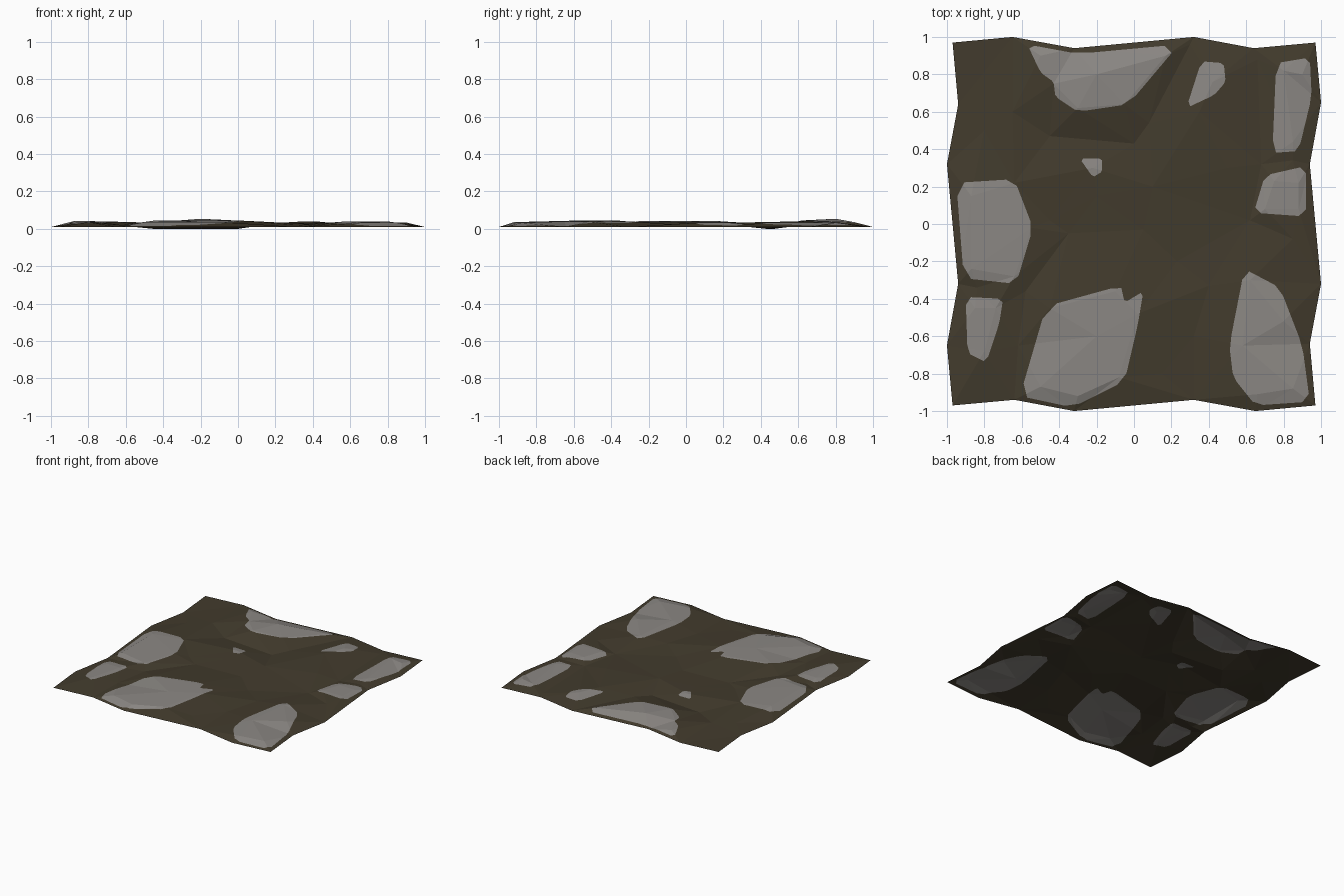
import bpy
from mathutils import Vector
from mathutils.geometry import delaunay_2d_cdt

default_cube = bpy.data.objects.get("Cube")
if default_cube:
    bpy.data.objects.remove(default_cube, do_unlink=True)


def make_material(name, colour):
    material = bpy.data.materials.new(name)
    material.use_nodes = True
    rgba = (*colour, 1)
    material.diffuse_color = rgba
    material.node_tree.nodes["Principled BSDF"].inputs["Base Color"].default_value = rgba
    return material


def loop_edges(start, count):
    return [(start + i, start + (i + 1) % count) for i in range(count)]


def round_corners(points, cut=0.14):
    """Clip each corner of a closed outline."""
    rounded = []
    for i, point in enumerate(points):
        rounded += [point.lerp(points[i - 1], cut),
                    point.lerp(points[(i + 1) % len(points)], cut)]
    return rounded


def inside(point, outline):
    """Even-odd test of a point against a closed outline."""
    hit = False
    for i, b in enumerate(outline):
        a = outline[i - 1]
        if (a.y > point.y) != (b.y > point.y):
            if point.x < a.x + (point.y - a.y) * (b.x - a.x) / (b.y - a.y):
                hit = not hit
    return hit


def area(a, b, c):
    return (b - a).cross(c - a)


# Control points: plan position and height
plan, heights, edges = [], [], []


def add_points(height, *points):
    """Add points given in hundredths, all at one height."""
    first = len(plan)
    plan.extend(Vector(p) / 100 for p in points)
    heights.extend([height] * len(points))
    return first


def add_crease(height, *points):
    """Add a valley line that the facets must follow."""
    first = add_points(height, *points)
    edges.extend((first + i, first + i + 1) for i in range(len(points) - 1))


# Jagged border: one side turned four times
side = [(-97, 97), (-65, 100), (-32, 94), (32, 100), (64, 94)]
border = []
for quarter in range(4):
    border += side
    side = [(y, -x) for x, y in side]
add_points(0.01, *border)
edges += loop_edges(0, len(border))

# Valleys
add_crease(0.0, (-45, 47), (0, 43))
add_crease(0.012, (8, 54), (30, 96))
add_crease(0.014, (-58, -36), (-35, -5), (5, -3), (23, -20), (62, 2), (68, 32), (66, 88))
add_points(0.02, (-65, 60), (-45, 2), (-20, 15), (-62, -65), (32, -60), (15, -80), (-80, 50))
add_points(0.025, (10, 20), (40, -33), (-22, 30), (-84, -34), (85, -8), (85, 34))

# Back mound
add_points(0.036, (-50, 90), (17, 90), (-43, 75))
add_points(0.045, (-30, 62), (-5, 64))
add_points(0.054, (-20, 80))
# Left mound
add_points(0.043, (-87, 15), (-87, -24))
add_points(0.036, (-64, 22), (-55, -2), (-64, -28))
# Front left mounds
add_points(0.036, (-85, -45), (-74, -45), (-80, -68), (-50, -87), (-30, -92), (-8, -82))
add_points(0.044, (-45, -45), (-10, -36), (2, -48), (-20, -60))
# Front right mound
add_points(0.040, (62, -30), (58, -65), (80, -52))
add_points(0.033, (85, -88), (66, -91))
# Right and back right mounds
add_points(0.034, (75, 23), (88, 22), (70, 8), (88, 8), (80, 82), (90, 80), (85, 44), (50, 30))
add_points(0.040, (42, 76), (35, 60))

# Pale rock patches
patch_outlines = [
    [(-57, 96), (-30, 91), (24, 96), (-3, 64), (-30, 60), (-42, 68), (-43, 76), (-50, 81)],
    [(28, 62), (36, 87), (48, 86), (49, 76), (43, 69)],
    [(76, 86), (94, 89), (95, 68), (88, 39), (74, 38)],
    [(64, 6), (70, 26), (92, 31), (92, 4)],
    [(51, -65), (59, -24), (78, -34), (90, -65), (94, -95), (65, -97), (53, -82)],
    [(-61, -92), (-47, -44), (-7, -33), (-5, -42), (5, -36), (2, -54), (-5, -84), (-33, -98)],
    [(-90, -39), (-70, -40), (-72, -53), (-79, -74), (-89, -69)],
    [(-95, 22), (-64, 24), (-54, -2), (-63, -32), (-91, -29)],
    [(-29, 35), (-17, 35), (-17, 28), (-22, 25)],
]
patches = [round_corners([Vector(p) / 100 for p in outline]) for outline in patch_outlines]

# Coarse facets give the relief
coarse, coarse_edges, facets, origins, _, _ = delaunay_2d_cdt(plan, edges, [], 1, 1e-5)
coarse_z = [heights[ids[0]] if ids else 0.014 for ids in origins]


def surface_height(point):
    """Height on the facet that best contains the point."""
    best, height = -10, 0.0
    for facet in facets:
        a, b, c = (coarse[i] for i in facet)
        whole = area(a, b, c)
        if abs(whole) < 1e-9:
            continue
        weights = [area(b, c, point) / whole, area(c, a, point) / whole,
                   area(a, b, point) / whole]
        if min(weights) > best:
            best = min(weights)
            height = sum(w * coarse_z[i] for w, i in zip(weights, facet))
    return height


# Cut the patch outlines into the facets
fine_plan, fine_edges = list(coarse), list(coarse_edges)
for patch in patches:
    fine_edges += loop_edges(len(fine_plan), len(patch))
    fine_plan += patch
points, _, faces, _, _, _ = delaunay_2d_cdt(fine_plan, fine_edges, [], 1, 1e-5)

# Ground sheet
mesh = bpy.data.meshes.new("ground_sheet")
mesh.from_pydata([(p.x, p.y, surface_height(p)) for p in points], [], [list(f) for f in faces])
mesh.materials.append(make_material("dark_earth", (0.055, 0.044, 0.026)))
mesh.materials.append(make_material("pale_rock", (0.26, 0.245, 0.23)))
for polygon in mesh.polygons:
    centre = polygon.center.to_2d()
    polygon.material_index = int(any(inside(centre, patch) for patch in patches))
mesh.update()
ground_sheet = bpy.data.objects.new("ground_sheet", mesh)
bpy.context.collection.objects.link(ground_sheet)
